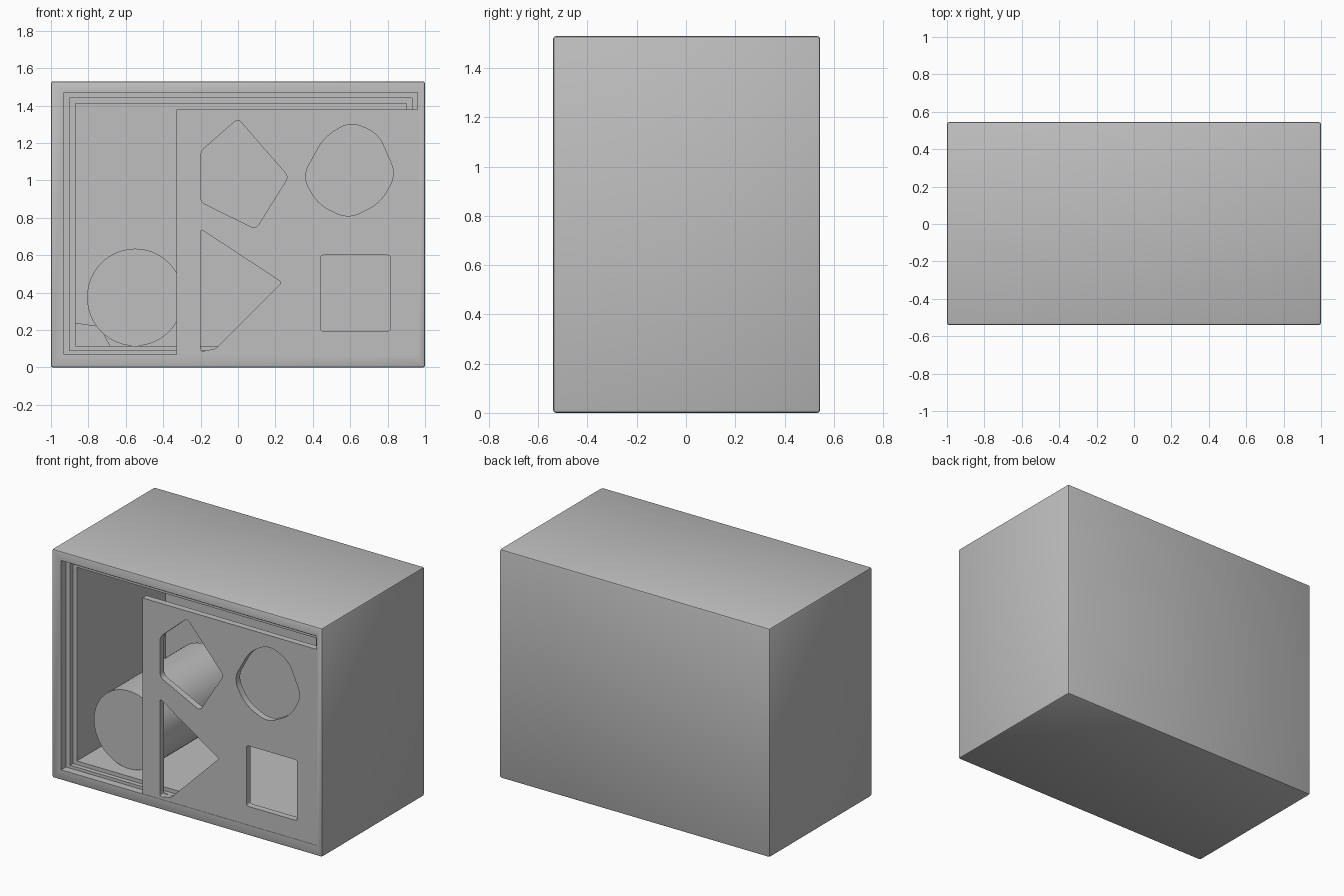
import bpy, bmesh, math
from mathutils import Vector

if "Cube" in bpy.data.objects:
    bpy.data.objects.remove(bpy.data.objects["Cube"], do_unlink=True)

grey = bpy.data.materials.new("plain_grey")
grey.use_nodes = True
grey.diffuse_color = (0.52, 0.52, 0.52, 1)
grey.node_tree.nodes["Principled BSDF"].inputs["Base Color"].default_value = grey.diffuse_color


def prism(name, outline, y0, y1, rounding=0.0):
    """Extrude an x-z outline along y, with rounded corners."""
    bm = bmesh.new()
    face = bm.faces.new([bm.verts.new((x, y0, z)) for x, z in outline])
    out = bmesh.ops.extrude_face_region(bm, geom=[face])
    moved = [v for v in out["geom"] if isinstance(v, bmesh.types.BMVert)]
    bmesh.ops.translate(bm, verts=moved, vec=(0, y1 - y0, 0))
    if rounding:
        sides = [e for e in bm.edges if abs(e.verts[0].co.y - e.verts[1].co.y) > 0.001]
        bmesh.ops.bevel(bm, geom=sides, offset=rounding, segments=5, profile=0.5,
                        affect="EDGES", clamp_overlap=True)
    bmesh.ops.recalc_face_normals(bm, faces=bm.faces)
    mesh = bpy.data.meshes.new(name)
    bm.to_mesh(mesh)
    bm.free()
    obj = bpy.data.objects.new(name, mesh)
    bpy.context.collection.objects.link(obj)
    mesh.materials.append(grey)
    return obj


def rect(x0, x1, z0, z1):
    return [(x0, z0), (x1, z0), (x1, z1), (x0, z1)]


def activate(obj):
    bpy.ops.object.select_all(action="DESELECT")
    obj.select_set(True)
    bpy.context.view_layer.objects.active = obj


def cut(obj, cutter):
    cutter.hide_render = True
    mod = obj.modifiers.new("cut", "BOOLEAN")
    mod.operation, mod.solver, mod.object = "DIFFERENCE", "EXACT", cutter
    activate(obj)
    bpy.ops.object.modifier_apply(modifier=mod.name)
    bpy.data.objects.remove(cutter, do_unlink=True)


def soften(obj, width):
    mod = obj.modifiers.new("soft_edges", "BEVEL")
    mod.width, mod.segments, mod.limit_method = width, 2, "ANGLE"
    activate(obj)
    bpy.ops.object.modifier_apply(modifier=mod.name)


def smooth(obj):
    activate(obj)
    bpy.ops.object.shade_smooth_by_angle(angle=math.radians(35))


# Hollow case with a stepped rebate around the front opening
case = prism("case", rect(-1, 1, 0, 1.53), -0.54, 0.545)
soften(case, 0.012)
cut(case, prism("rebate_outer", rect(-0.93, 0.96, 0.07, 1.47), -0.6, -0.49))
cut(case, prism("rebate_inner", rect(-0.90, 0.93, 0.09, 1.44), -0.6, -0.46))
cut(case, prism("cavity", rect(-0.87, 0.90, 0.115, 1.41), -0.6, 0.476))
smooth(case)

# Sliding front panel with four shape holes
panel = prism("sliding_panel", rect(-0.33, 0.97, 0.06, 1.38), -0.538, -0.495)
holes = [
    ("pentagon", [(0.0, 1.33), (0.27, 1.02), (0.095, 0.74), (-0.2, 0.885), (-0.2, 1.155)], 0.025),
    ("round", [(0.6, 1.315), (0.75, 1.25), (0.845, 1.03), (0.76, 0.88),
               (0.59, 0.795), (0.43, 0.87), (0.345, 1.02), (0.46, 1.23)], 0.06),
    ("triangle", [(-0.2, 0.74), (0.235, 0.455), (-0.12, 0.1), (-0.2, 0.085)], 0.015),
    ("square", rect(0.44, 0.815, 0.195, 0.6), 0.015),
]
for name, outline, rounding in holes:
    cut(panel, prism(name + "_hole", outline, -0.6, -0.4, rounding))
smooth(panel)

# Cylinder block lying inside the case
ring = [(-0.55 + 0.257 * math.cos(a), 0.375 + 0.26 * math.sin(a))
        for a in (math.tau * i / 64 for i in range(64))]
cylinder = prism("cylinder_block", ring, -0.37, 0.45)
smooth(cylinder)

# Low wedge resting against the side wall behind the cylinder
wedge = prism("low_wedge", [(-0.88, 0.11), (-0.68, 0.11), (-0.74, 0.22), (-0.88, 0.24)], 0.1, 0.45)
